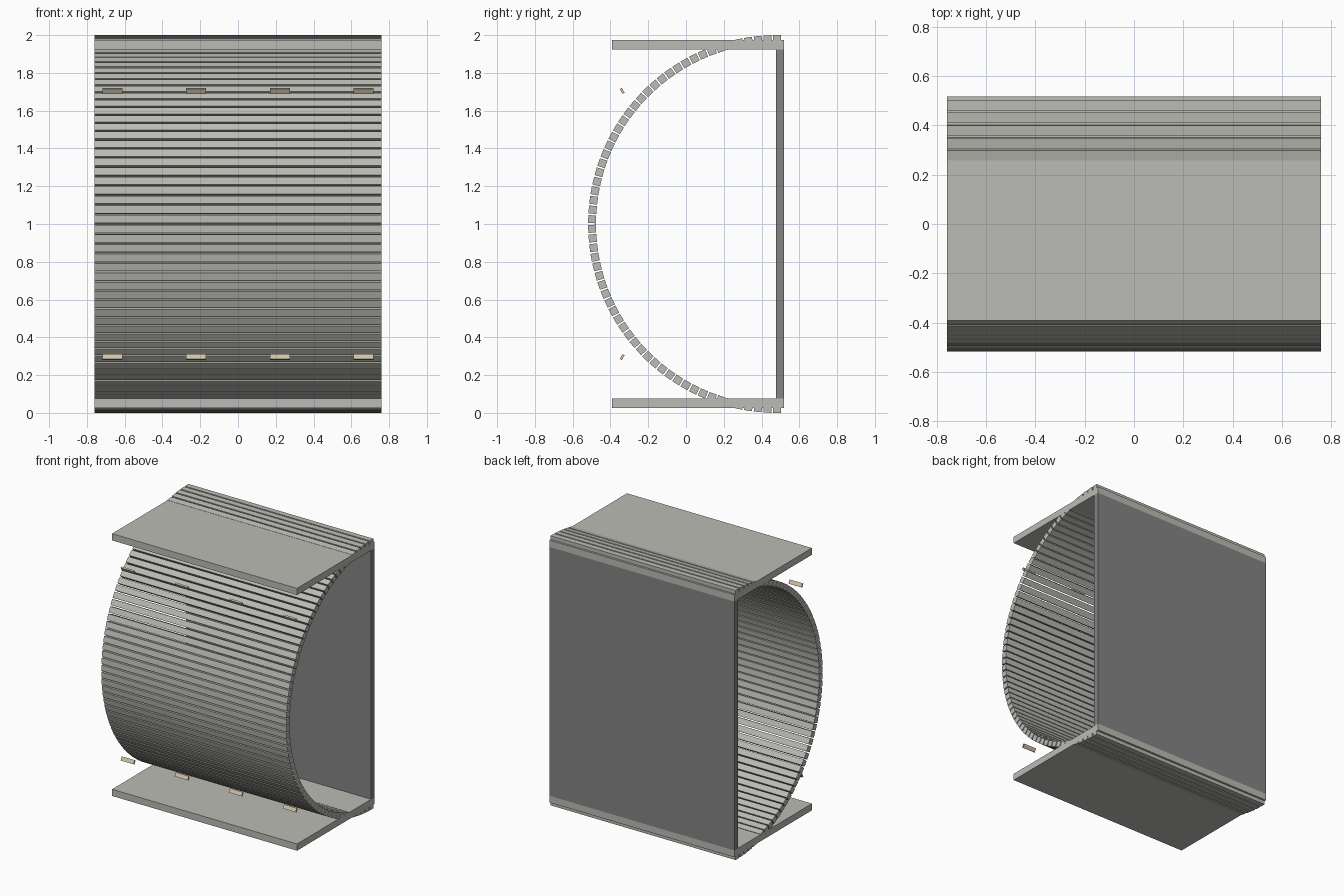
import bpy
import math

if "Cube" in bpy.data.objects:
    bpy.data.objects.remove(bpy.data.objects["Cube"])

WIDTH = 1.518          # shared length along x
CY, CZ, R = 0.482, 1.0, 0.979   # centre line of the slatted half drum
SLATS = 62


def material(name, rgb):
    m = bpy.data.materials.new(name)
    m.diffuse_color = (*rgb, 1)
    m.use_nodes = True
    m.node_tree.nodes["Principled BSDF"].inputs["Base Color"].default_value = m.diffuse_color
    return m


def box(name, loc, size, rot_x, mat):
    bpy.ops.mesh.primitive_cube_add(size=1, location=loc)
    ob = bpy.context.object
    ob.name = name
    ob.scale = size
    ob.rotation_euler = (rot_x, 0, 0)
    ob.data.materials.append(mat)
    return ob


# Warm grey body, dark back panel, tan clips
grey = material("warm_grey", (0.50, 0.50, 0.465))
dark = material("dark_grey", (0.23, 0.23, 0.23))
tan = material("tan", (0.62, 0.54, 0.40))

# Curved front made from separate slats
for i in range(SLATS):
    a = -math.pi / 2 + math.pi * i / (SLATS - 1)
    loc = (0, CY - R * math.cos(a), CZ + R * math.sin(a))
    box(f"slat_{i:02d}", loc, (WIDTH, 0.042, 0.042), -a, grey)

# Back panel between the two boards
box("back_panel", (0, 0.497, 1.0), (WIDTH, 0.042, 1.846), 0, dark)

# Top and bottom boards, with a row of tilted clips near each
for side, label in ((1, "top"), (-1, "bottom")):
    box(f"{label}_board", (0, 0.063, CZ + side * 0.948), (WIDTH, 0.91, 0.05), 0, grey)
    for k in range(4):
        x = (k - 1.5) * 0.4435
        box(f"{label}_clip_{k}", (x, -0.338, CZ + side * 0.705),
            (0.106, 0.012, 0.029), side * math.radians(30), tan)
